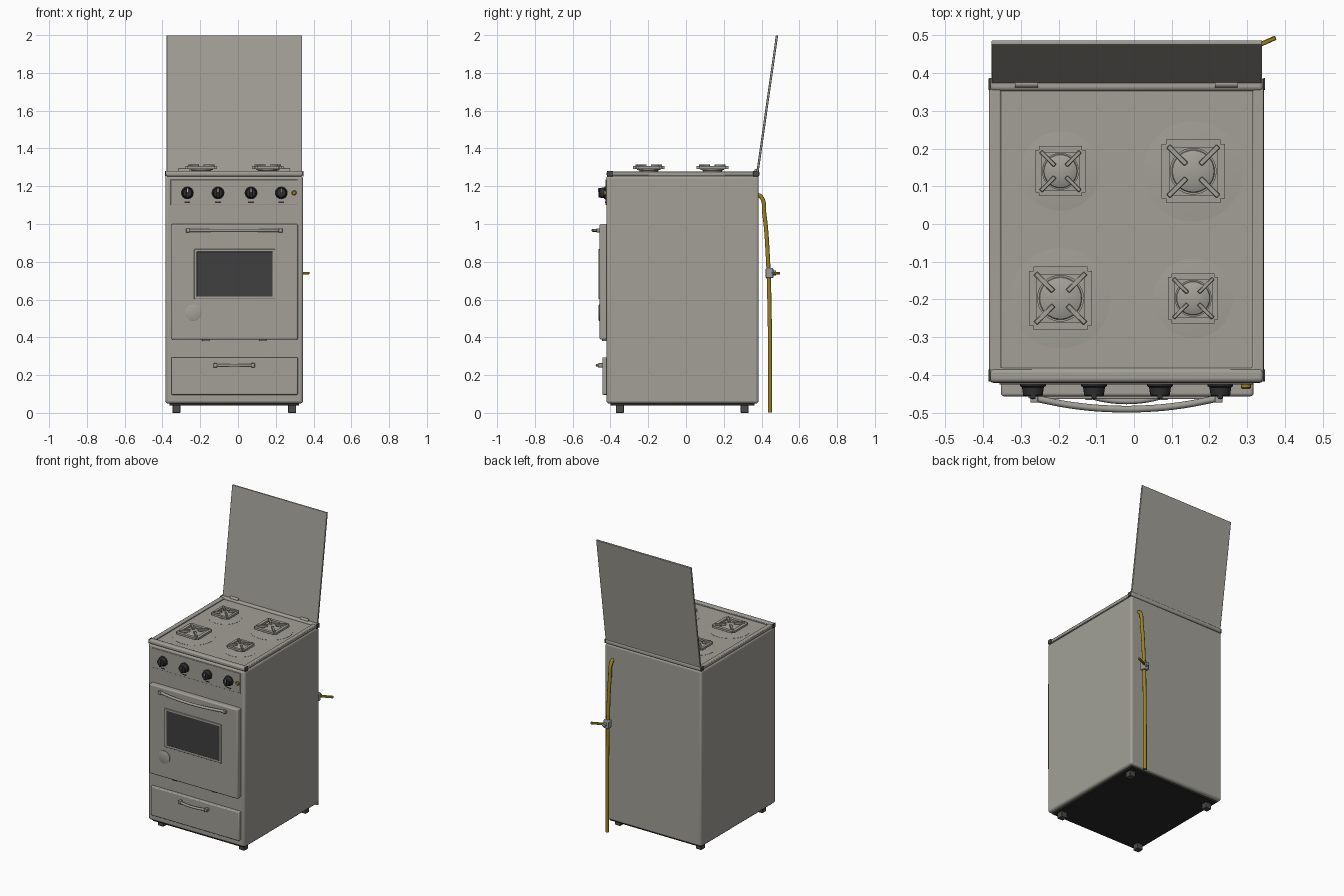
import bpy, bmesh, math
from mathutils import Matrix, Vector

if "Cube" in bpy.data.objects:
    bpy.data.objects.remove(bpy.data.objects["Cube"])


def mat(name, c):
    m = bpy.data.materials.new(name)
    m.diffuse_color = (*c, 1)
    m.use_nodes = True
    m.node_tree.nodes["Principled BSDF"].inputs["Base Color"].default_value = m.diffuse_color
    return m


STEEL = mat("steel_grey", (0.36, 0.35, 0.31))
BLACK = mat("knob_black", (0.03, 0.03, 0.03))
GLASS = mat("dark_glass", (0.05, 0.05, 0.05))
BASE = mat("base_black", (0.02, 0.02, 0.02))
FOOT = mat("foot_dark_grey", (0.07, 0.07, 0.065))
GOLD = mat("hose_gold", (0.33, 0.22, 0.015))
VALVE = mat("valve_grey", (0.32, 0.32, 0.32))
WHITE = mat("marker_light", (0.6, 0.6, 0.58))
CX = -0.02  # cooker body centre line


def finish(bm, name, m, bevel=0, seg=2):
    bmesh.ops.recalc_face_normals(bm, faces=bm.faces)
    me = bpy.data.meshes.new(name)
    bm.to_mesh(me)
    bm.free()
    o = bpy.data.objects.new(name, me)
    bpy.context.collection.objects.link(o)
    me.materials.append(m)
    if bevel:
        b = o.modifiers.new("bevel", 'BEVEL')
        b.width, b.segments = bevel, seg
    bpy.ops.object.select_all(action='DESELECT')
    o.select_set(True)
    bpy.context.view_layer.objects.active = o
    bpy.ops.object.shade_smooth_by_angle(angle=math.radians(35))
    return o


def box(name, x, y, z, m, bevel=0, seg=2, rot=None):
    bm = bmesh.new()
    s = Matrix.Diagonal((x[1] - x[0], y[1] - y[0], z[1] - z[0], 1))
    c = Matrix.Translation(((x[0] + x[1]) / 2, (y[0] + y[1]) / 2, (z[0] + z[1]) / 2))
    bmesh.ops.create_cube(bm, size=1, matrix=c @ (rot or Matrix()) @ s)
    return finish(bm, name, m, bevel, seg)


def lathe(name, loc, prof, m, axis='Z', n=32):
    """Revolve (radius, height) points; axis 'F' points forward (-y)."""
    bm = bmesh.new()
    r = Matrix.Rotation(math.pi / 2, 4, 'X') if axis == 'F' else Matrix()
    if axis == 'X':
        r = Matrix.Rotation(math.pi / 2, 4, 'Y')
    rings = []
    for rad, h in prof:
        rings.append([bm.verts.new((rad * math.cos(2 * math.pi * i / n),
                                    rad * math.sin(2 * math.pi * i / n), h)) for i in range(n)])
    for a, b in zip(rings, rings[1:]):
        for i in range(n):
            bm.faces.new((a[i], a[(i + 1) % n], b[(i + 1) % n], b[i]))
    bm.faces.new(rings[0])
    bm.faces.new(rings[-1])
    bm.transform(Matrix.Translation(loc) @ r)
    return finish(bm, name, m)


def tube(name, pts, rad, m, smooth=True):
    cu = bpy.data.curves.new(name, 'CURVE')
    cu.dimensions = '3D'
    cu.bevel_depth, cu.bevel_resolution, cu.use_fill_caps = rad, 3, True
    sp = cu.splines.new('BEZIER')
    sp.resolution_u = 8
    sp.bezier_points.add(len(pts) - 1)
    for p, co in zip(sp.bezier_points, pts):
        p.co = co
        p.handle_left_type = p.handle_right_type = 'AUTO' if smooth else 'VECTOR'
    o = bpy.data.objects.new(name, cu)
    bpy.context.collection.objects.link(o)
    bpy.ops.object.select_all(action='DESELECT')
    o.select_set(True)
    bpy.context.view_layer.objects.active = o
    bpy.ops.object.convert(target='MESH')
    o = bpy.context.object
    o.data.materials.clear()
    o.data.materials.append(m)
    bpy.ops.object.shade_smooth_by_angle(angle=math.radians(50))


def frame(name, outer, inner, z0, z1, m, bevel=0):
    """Extruded ring between two outlines with the same point count."""
    bm = bmesh.new()
    n = len(outer)
    L = [[bm.verts.new((*p, z)) for p in o] for o, z in
         ((outer, z0), (outer, z1), (inner, z1), (inner, z0))]
    for k in range(4):
        a, b = L[k], L[(k + 1) % 4]
        for i in range(n):
            bm.faces.new((a[i], a[(i + 1) % n], b[(i + 1) % n], b[i]))
    return finish(bm, name, m, bevel)


def rect(x0, x1, y0, y1):
    return [(x0, y0), (x1, y0), (x1, y1), (x0, y1)]


# Body, base and feet
box("body", (-0.385, 0.345), (-0.422, 0.385), (0.05, 1.254), STEEL, 0.014, 3)
box("base_plate", (-0.362, 0.322), (-0.40, 0.362), (0.038, 0.07), BASE)
for x in (-0.326, 0.287):
    for y in (-0.35, 0.31):
        box("foot", (x - 0.021, x + 0.021), (y - 0.021, y + 0.021), (0, 0.05), FOOT, 0.003)

# Cooktop with raised rim and rounded front and back rails
box("cooktop", (-0.375, 0.335), (-0.41, 0.375), (1.25, 1.268), STEEL)
frame("cooktop_rim", rect(-0.384, 0.344, -0.418, 0.383), rect(-0.353, 0.314, -0.382, 0.354),
      1.256, 1.277, STEEL, 0.004)
for y, nm in ((-0.402, "front_rail"), (0.371, "back_rail")):
    box(nm, (-0.383, 0.343), (y - 0.018, y + 0.018), (1.252, 1.281), STEEL, 0.01, 3)
    for x in (-0.386, 0.342):
        box("rail_end_cap", (x, x + 0.006), (y - 0.016, y + 0.016), (1.252, 1.281), FOOT, 0.002)

# Burners: flat ring plate, cup, domed cap and notched square grate
for bx, by, s in ((-0.195, 0.14, 0.79), (0.157, 0.14, 1), (-0.195, -0.197, 1), (0.157, -0.197, 0.79)):
    lathe("burner_plate", (bx, by, 0), [(0.133 * s, 1.266), (0.133 * s, 1.269), (0.07 * s, 1.274)], STEEL, n=48)
    lathe("burner_cup", (bx, by, 0), [(0.05 * s, 1.27), (0.05 * s, 1.283), (0.062 * s, 1.287),
                                      (0.062 * s, 1.292)], STEEL)
    lathe("burner_cap", (bx, by, 0), [(0.058 * s, 1.29), (0.055 * s, 1.295), (0.042 * s, 1.3),
                                      (0.022 * s, 1.303), (0.004, 1.304)], STEEL)
    q, t = 0.084 * s, 0.072 * s
    corner = [(t, -q), (t, -t), (q, -t)]
    out = []
    for k in range(4):
        c, d = round(math.cos(k * math.pi / 2)), round(math.sin(k * math.pi / 2))
        out += [(bx + c * u - d * v, by + d * u + c * v) for u, v in corner]
    e = 0.063 * s
    inn = []
    for k in range(4):
        c, d = round(math.cos(k * math.pi / 2)), round(math.sin(k * math.pi / 2))
        inn += [(bx + c * u - d * v, by + d * u + c * v)
                for u, v in ((e - 0.01 * s, -e), (e, -e), (e, -e + 0.01 * s))]
    frame("grate_ring", out, inn, 1.292, 1.306, STEEL)
    for k in range(4):
        a = math.pi / 4 + k * math.pi / 2
        r = 0.06 * s
        x, y = bx + r * math.cos(a), by + r * math.sin(a)
        box("grate_arm", (x - 0.034 * s, x + 0.034 * s), (y - 0.007 * s, y + 0.007 * s), (1.3, 1.316),
            STEEL, 0.002, 1, Matrix.Rotation(a, 4, 'Z'))

# Open lid leaning back, with hinges
ang = 0.141
box("lid", (-0.378, 0.34), (0.43 - 0.006, 0.43 + 0.006), (1.636 - 0.366, 1.636 + 0.366), STEEL, 0.003, 2,
    Matrix.Rotation(-ang, 4, 'X'))
for x in (-0.285, 0.245):
    lathe("lid_hinge", (x, 0.372, 1.283), [(0.01, -0.03), (0.01, 0.03)], STEEL, 'X', 16)

# Control panel, knobs and ignition button
box("control_panel", (-0.357, 0.316), (-0.426, -0.41), (1.10, 1.235), STEEL, 0.002)
for x in (-0.268, -0.106, 0.069, 0.229):
    z = 1.165
    lathe("knob", (x, -0.424, z), [(0.034, 0), (0.034, 0.006), (0.029, 0.009), (0.026, 0.03), (0.022, 0.034)],
          BLACK, 'F', 24)
    box("knob_grip", (x - 0.007, x + 0.007), (-0.464, -0.45), (z - 0.026, z + 0.026), BLACK, 0.003)
    box("knob_pointer", (x - 0.002, x + 0.002), (-0.466, -0.463), (z + 0.004, z + 0.022), WHITE)
    box("knob_mark", (x - 0.015, x + 0.015), (-0.428, -0.425), (1.112, 1.118), BLACK)
lathe("ignition_button", (0.297, -0.424, 1.165), [(0.013, 0), (0.013, 0.01), (0.009, 0.014)], GOLD, 'F', 20)

# Oven door with window, round badge plate and hinges
box("oven_door", (-0.353, 0.317), (-0.457, -0.415), (0.388, 1.0), STEEL, 0.008, 3)
o = frame("window_frame", rect(-0.232, 0.197, 0.603, 0.867), rect(-0.218, 0.183, 0.617, 0.853),
          0.455, 0.464, STEEL, 0.002)
o.rotation_euler = (math.pi / 2, 0, 0)
box("oven_window", (-0.222, 0.187), (-0.461, -0.45), (0.613, 0.857), GLASS)
lathe("round_plate", (-0.237, -0.455, 0.53), [(0.043, 0), (0.043, 0.006), (0.038, 0.008)], STEEL, 'F')
for x in (-0.17, 0.13):
    box("door_hinge", (x - 0.02, x + 0.02), (-0.445, -0.415), (0.38, 0.392), STEEL, 0.003)

# Drawer
box("drawer", (-0.353, 0.317), (-0.443, -0.415), (0.096, 0.294), STEEL, 0.006, 3)


# Bowed handles
def handle(name, half, z, y0, depth, r):
    pts = [(CX + half * t, y0 - depth * (1 - t * t), z) for t in (-1, -0.6, -0.2, 0.2, 0.6, 1)]
    tube(name, pts, r, STEEL)
    for s in (-1, 1):
        x = CX + half * s
        box(name + "_mount", (x - 0.01, x + 0.01), (y0 - 0.012, y0 + 0.03), (z - 0.011, z + 0.011), STEEL, 0.003)


handle("door_handle", 0.245, 0.966, -0.462, 0.029, 0.009)
handle("drawer_handle", 0.1, 0.252, -0.455, 0.015, 0.008)

# Gas hose and shut-off valve at the back
hx = 0.285
tube("gas_hose", [(hx, 0.375, 1.155), (hx, 0.397, 1.145), (hx, 0.415, 1.05), (hx, 0.432, 0.85),
                  (hx, 0.443, 0.5), (hx, 0.445, 0.25), (hx, 0.445, 0.001)], 0.0115, GOLD)
box("valve_body", (hx - 0.02, hx + 0.02), (0.422, 0.462), (0.713, 0.767), VALVE, 0.005)
lathe("valve_stem", (hx + 0.005, 0.455, 0.74), [(0.013, 0.01), (0.013, -0.022)], VALVE, 'F', 16)
d = Matrix.Rotation(math.atan2(0.042, 0.095), 4, 'Z')
box("valve_lever", (0.285, 0.38), (0.469, 0.481), (0.733, 0.747), GOLD, 0.002, 1, d)
